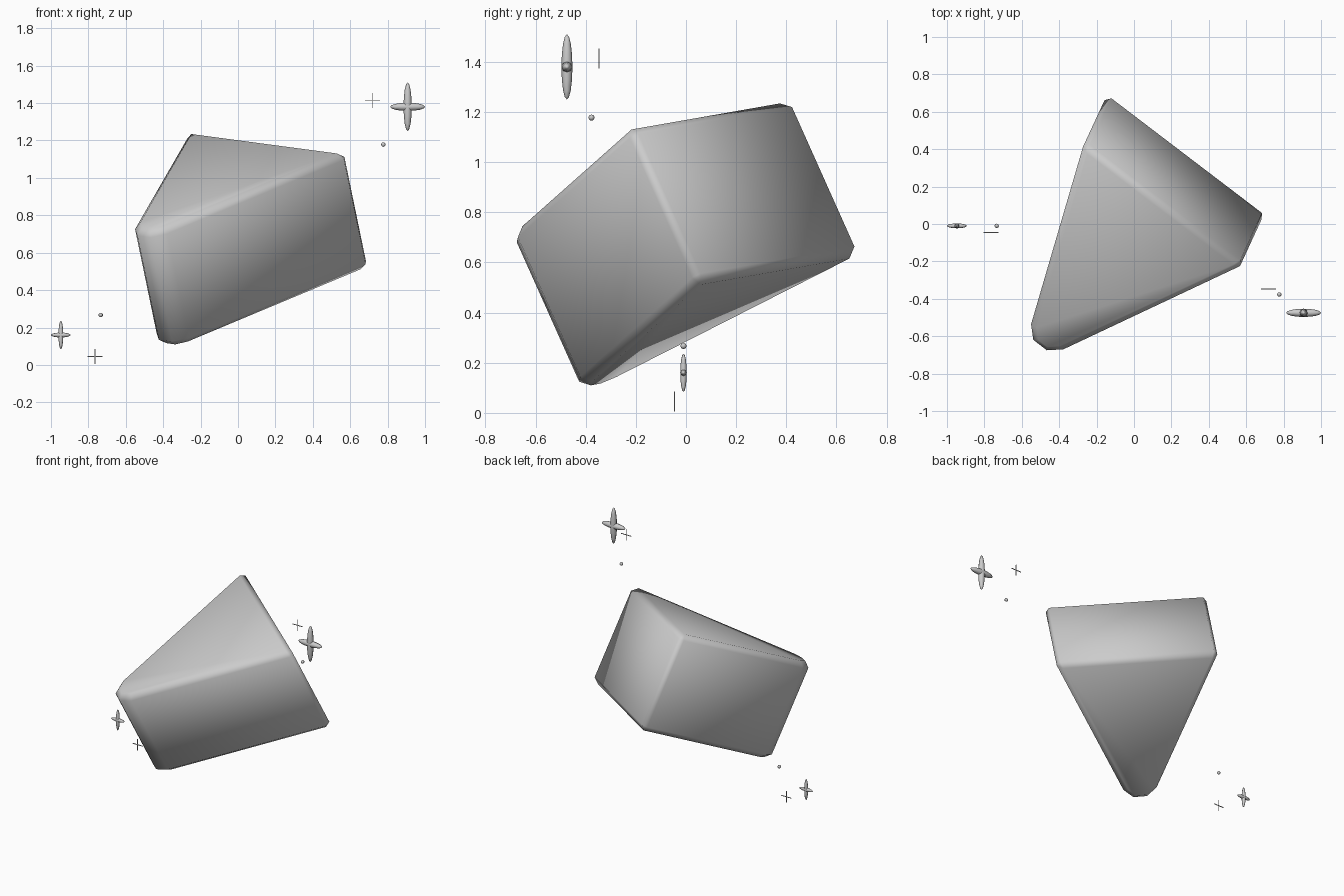
import bpy, bmesh, math
from mathutils import Vector, Matrix

if "Cube" in bpy.data.objects:
    bpy.data.objects.remove(bpy.data.objects["Cube"])

grey = bpy.data.materials.new("neutral grey")
grey.diffuse_color = (0.6, 0.6, 0.6, 1)
grey.use_nodes = True
grey.node_tree.nodes["Principled BSDF"].inputs["Base Color"].default_value = grey.diffuse_color


def add_object(name, bm, smooth=True):
    bmesh.ops.recalc_face_normals(bm, faces=bm.faces)
    for f in bm.faces:
        f.smooth = smooth
    me = bpy.data.meshes.new(name)
    bm.to_mesh(me)
    bm.free()
    me.materials.append(grey)
    ob = bpy.data.objects.new(name, me)
    bpy.context.collection.objects.link(ob)
    return ob


# Tilted wedge: triangle with a rounded tip, extruded and bevelled
back_left = Vector((-0.27, 0.43, 1.255))
back_right = Vector((0.59, -0.225, 1.14))
tip = Vector((-0.63, -0.80, 0.63))
depth = (back_right - back_left).cross(tip - back_left).normalized() * 0.69
if depth.z > 0:
    depth = -depth

to_left = (back_left - tip).normalized()
to_right = (back_right - tip).normalized()
half = to_left.angle(to_right) / 2
mid = (to_left + to_right).normalized()
side = (to_right - to_left).normalized()
radius = 0.29 * math.tan(half)
centre = tip + mid * (radius / math.sin(half))
sweep = math.pi / 2 - half
outline = [back_left]
for i in range(4):
    a = -sweep + 2 * sweep * i / 3
    outline.append(centre + radius * (side * math.sin(a) - mid * math.cos(a)))
outline.append(back_right)

bm = bmesh.new()
face = bm.faces.new([bm.verts.new(p) for p in outline])
ext = bmesh.ops.extrude_face_region(bm, geom=[face], use_keep_orig=True)
bmesh.ops.translate(bm, vec=depth,
                    verts=[g for g in ext["geom"] if isinstance(g, bmesh.types.BMVert)])
bmesh.ops.recalc_face_normals(bm, faces=bm.faces)
# Bevel every edge except the short uprights of the rounded tip
sharp = [e for e in bm.edges if e.calc_face_angle(0) > math.radians(60)]
bmesh.ops.bevel(bm, geom=sharp, offset=0.035, segments=1, affect='EDGES',
                clamp_overlap=True)
add_object("wedge", bm)


# Sparkles: two crossed spindles
def sparkle(name, pos, height, width, thick):
    bm = bmesh.new()
    for length, turn in ((height, 0), (width, math.pi / 2)):
        m = (Matrix.Translation(pos) @ Matrix.Rotation(turn, 4, 'Y')
             @ Matrix.Diagonal((thick, thick, length, 1)))
        bmesh.ops.create_uvsphere(bm, u_segments=8, v_segments=8, radius=1, matrix=m)
    add_object(name, bm)


# Thin plus signs: two crossed bars
def plus(name, pos, arm):
    bm = bmesh.new()
    for sx, sz in ((arm, 0.002), (0.002, arm)):
        m = Matrix.Translation(pos) @ Matrix.Diagonal((2 * sx, 0.004, 2 * sz, 1))
        bmesh.ops.create_cube(bm, size=1, matrix=m)
    add_object(name, bm, False)


# Small round dots
def dot(name, pos):
    bm = bmesh.new()
    bmesh.ops.create_uvsphere(bm, u_segments=8, v_segments=6, radius=0.012,
                              matrix=Matrix.Translation(pos))
    add_object(name, bm)


sparkle("large_sparkle", (0.907, -0.475, 1.38), 0.13, 0.093, 0.022)
sparkle("small_sparkle", (-0.947, -0.01, 0.16), 0.076, 0.053, 0.013)
plus("upper_plus", (0.718, -0.348, 1.413), 0.04)
plus("lower_plus", (-0.765, -0.046, 0.045), 0.04)
dot("upper_dot", (0.777, -0.377, 1.178))
dot("lower_dot", (-0.734, -0.01, 0.267))
